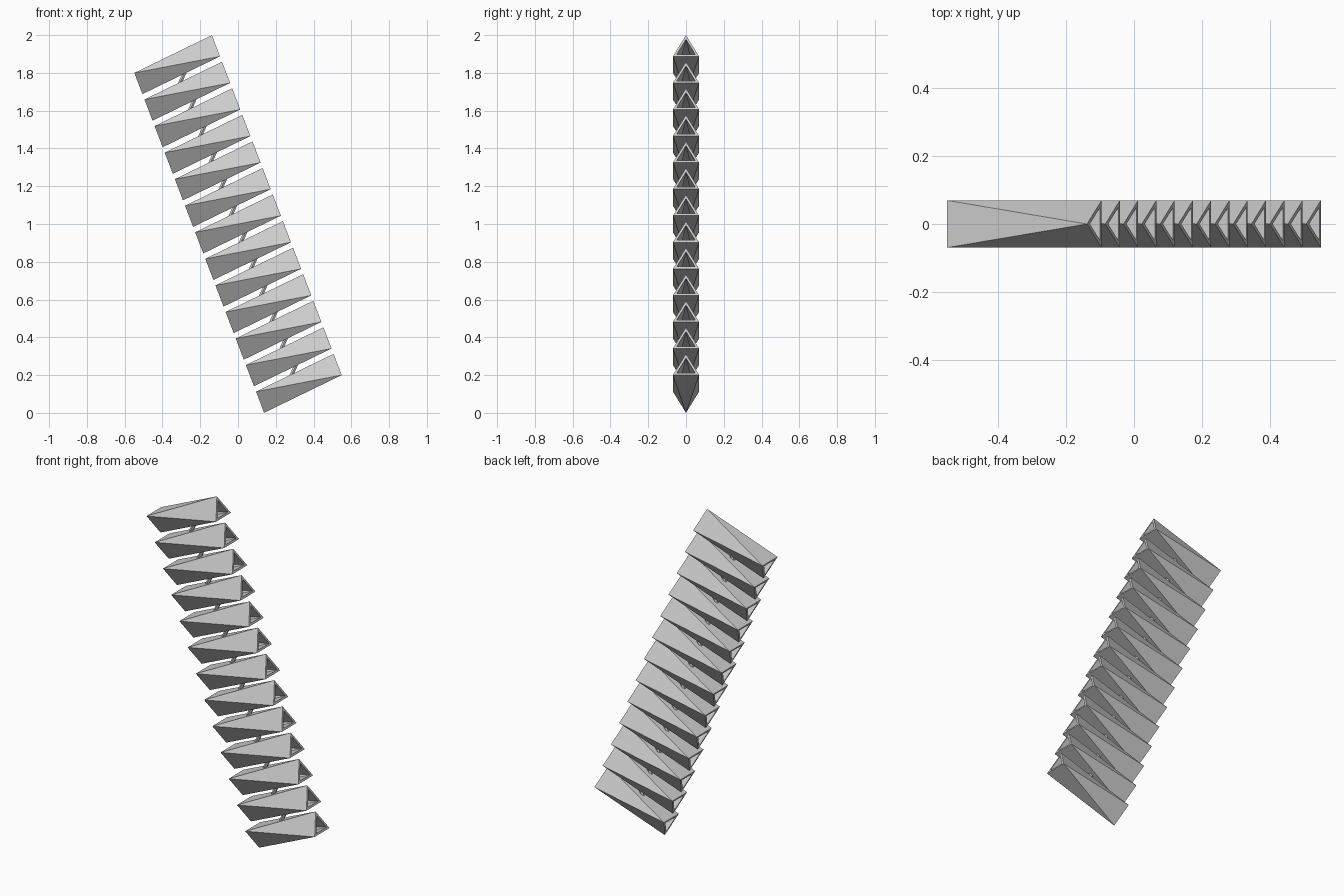
import bpy, bmesh, math
from mathutils import Matrix, Vector

cube = bpy.data.objects.get("Cube")
if cube:
    bpy.data.objects.remove(cube, do_unlink=True)

COUNT = 13
STEP = 0.1505
TILT = math.radians(20.9)
HALF = 0.2275
RADIUS = 0.08
INNER = 0.7

grey = bpy.data.materials.new("light_grey")
grey.use_nodes = True
colour = (0.6, 0.6, 0.6, 1)
grey.diffuse_color = colour
grey.node_tree.nodes["Principled BSDF"].inputs["Base Color"].default_value = colour


def finish(bm, name):
    bmesh.ops.recalc_face_normals(bm, faces=bm.faces)
    mesh = bpy.data.meshes.new(name)
    bm.to_mesh(mesh)
    bm.free()
    mesh.materials.append(grey)
    return mesh


def triangle(bm, x, radius, start):
    angles = [math.radians(start + 120 * i) for i in range(3)]
    return [bm.verts.new((x, radius * math.cos(a), radius * math.sin(a))) for a in angles]


def link_mesh():
    """Hollow triangular tube whose two ends are turned against each other."""
    bm = bmesh.new()
    shells = []
    for radius in (RADIUS, RADIUS * INNER):
        near = triangle(bm, HALF, radius, 90)
        far = triangle(bm, -HALF, radius, 150)
        shells.append((near, far))
        for i in range(3):
            j = (i + 1) % 3
            bm.faces.new((near[i], near[j], far[i]))
            bm.faces.new((far[i], far[j], near[j]))
    # Flat rims joining the outer and inner walls
    for outer, inner in zip(*shells):
        for i in range(3):
            j = (i + 1) % 3
            bm.faces.new((outer[i], outer[j], inner[j], inner[i]))
    return finish(bm, "twisted_link")


def rod_mesh():
    """Short slanted pin bridging the gap between two links."""
    bm = bmesh.new()
    bmesh.ops.create_cone(bm, cap_ends=True, segments=6, radius1=0.011, radius2=0.011,
                          depth=0.085, matrix=Matrix.Rotation(math.radians(45), 4, 'Y'))
    return finish(bm, "connecting_rod")


def place(mesh, name, index):
    obj = bpy.data.objects.new(name, mesh)
    down = Vector((math.sin(TILT), 0, -math.cos(TILT)))
    obj.location = Vector((0, 0, 1)) + down * STEP * (index - (COUNT - 1) / 2)
    obj.rotation_euler.y = -TILT
    bpy.context.scene.collection.objects.link(obj)


# Leaning stack of links with a rod in every gap
link, rod = link_mesh(), rod_mesh()
for n in range(COUNT):
    place(link, f"link_{n + 1}", n)
    if n < COUNT - 1:
        place(rod, f"rod_{n + 1}", n + 0.5)
